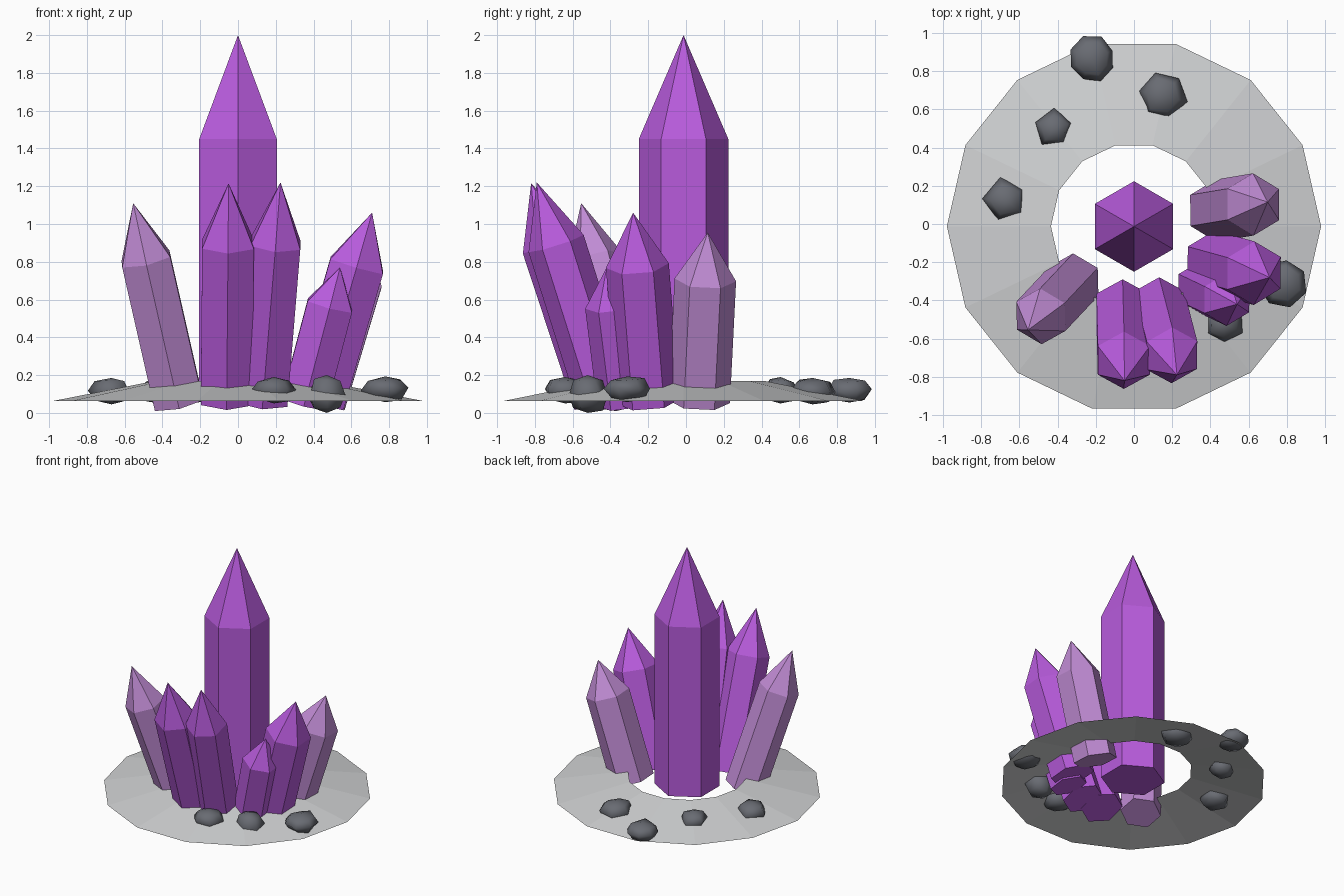
import bpy, bmesh, random
from math import cos, sin, pi
from mathutils import Vector

random.seed(4)
cube = bpy.data.objects.get("Cube")
if cube:
    bpy.data.objects.remove(cube, do_unlink=True)


def material(name, rgb):
    m = bpy.data.materials.new(name)
    m.use_nodes = True
    m.diffuse_color = (*rgb, 1)
    m.node_tree.nodes["Principled BSDF"].inputs["Base Color"].default_value = (*rgb, 1)
    return m


purple = material("purple_crystal", (0.48, 0.105, 0.72))
lilac = material("lilac_crystal", (0.53, 0.26, 0.66))
pale_grey = material("pale_grey_ground", (0.63, 0.64, 0.65))
dark_grey = material("dark_grey_rock", (0.14, 0.148, 0.17))


def add_object(name, bm, mat, smooth=False):
    bmesh.ops.recalc_face_normals(bm, faces=bm.faces)
    mesh = bpy.data.meshes.new(name)
    for f in bm.faces:
        f.smooth = smooth
    bm.to_mesh(mesh)
    bm.free()
    mesh.materials.append(mat)
    obj = bpy.data.objects.new(name, mesh)
    bpy.context.collection.objects.link(obj)
    return obj


def add_ring(bm, radius, z, sides, start=0.0):
    angles = [start + 2 * pi * i / sides for i in range(sides)]
    return [bm.verts.new((radius * cos(a), radius * sin(a), z)) for a in angles]


def bridge(bm, a, b):
    n = len(a)
    for i in range(n):
        j = (i + 1) % n
        bm.faces.new((a[i], a[j], b[j], b[i]))


def crystal(name, base, tip, radius, mat, shoulder=0.72):
    """Six-sided prism with a pointed end, leaning from base to tip."""
    axis = Vector(tip) - Vector(base)
    bm = bmesh.new()
    low = add_ring(bm, radius, 0, 6, pi / 2)
    high = add_ring(bm, radius, axis.length * shoulder, 6, pi / 2)
    apex = bm.verts.new((0, 0, axis.length))
    bm.faces.new(low[::-1])
    bridge(bm, low, high)
    for i in range(6):
        bm.faces.new((high[i], high[(i + 1) % 6], apex))
    turn = Vector((0, 0, 1)).rotation_difference(axis)
    bmesh.ops.transform(bm, matrix=turn.to_matrix(), verts=bm.verts)
    bmesh.ops.translate(bm, vec=base, verts=bm.verts)
    add_object(name, bm, mat)


def rock(name, x, y, z, radius, height, sides):
    """Flattened faceted pebble with an uneven outline."""
    bm = bmesh.new()
    bmesh.ops.create_uvsphere(bm, u_segments=sides, v_segments=4, radius=1)
    bmesh.ops.rotate(bm, verts=bm.verts, matrix=Vector((1, 0, 0)).rotation_difference(
        Vector((cos(x * 9), sin(x * 9), 0))).to_matrix())
    for v in bm.verts:
        if abs(v.co.z) < 0.95:
            v.co *= random.uniform(0.96, 1.1)
            v.co.z += random.uniform(-0.12, 0.12)
    bmesh.ops.scale(bm, vec=(radius, radius, height), verts=bm.verts)
    bmesh.ops.translate(bm, vec=(x, y, z), verts=bm.verts)
    add_object(name, bm, dark_grey, True)


# Ground: sloped open ring
bm = bmesh.new()
outer = add_ring(bm, 0.98, 0.063, 14)
inner = add_ring(bm, 0.435, 0.17, 14)
bridge(bm, outer, inner)
bmesh.ops.translate(bm, vec=(0, -0.012, 0), verts=bm.verts)
add_object("ground_ring", bm, pale_grey)

# Crystals
crystal("main_crystal", (0, -0.013, 0.09), (0, -0.013, 2.0), 0.237, purple, 0.712)
crystal("front_right_crystal", (-0.06, -0.44, 0.065), (-0.05, -0.82, 1.215), 0.158, purple)
crystal("front_left_crystal", (0.13, -0.425, 0.065), (0.225, -0.79, 1.22), 0.153, purple)
crystal("left_large_crystal", (0.42, -0.2, 0.06), (0.71, -0.28, 1.06), 0.167, purple)
crystal("left_small_crystal", (0.35, -0.33, 0.05), (0.54, -0.42, 0.77), 0.14, purple)
crystal("right_pale_crystal", (-0.315, -0.3, 0.055), (-0.555, -0.555, 1.11), 0.15, lilac)
crystal("left_pale_crystal", (0.43, 0.07, 0.06), (0.7, 0.115, 0.955), 0.163, lilac)

# Rocks scattered on the ground ring
rocks = [
    (-0.22, 0.865, 0.12, 0.117, 0.065, 8), (0.15, 0.67, 0.115, 0.125, 0.07, 6),
    (-0.42, 0.5, 0.12, 0.1, 0.07, 5), (-0.67, 0.125, 0.115, 0.115, 0.07, 5),
    (0.78, -0.31, 0.125, 0.12, 0.068, 7), (0.47, -0.52, 0.1, 0.105, 0.1, 6),
    (0.19, -0.64, 0.12, 0.115, 0.07, 6),
]
for i, r in enumerate(rocks):
    rock(f"rock_{i + 1}", *r)
